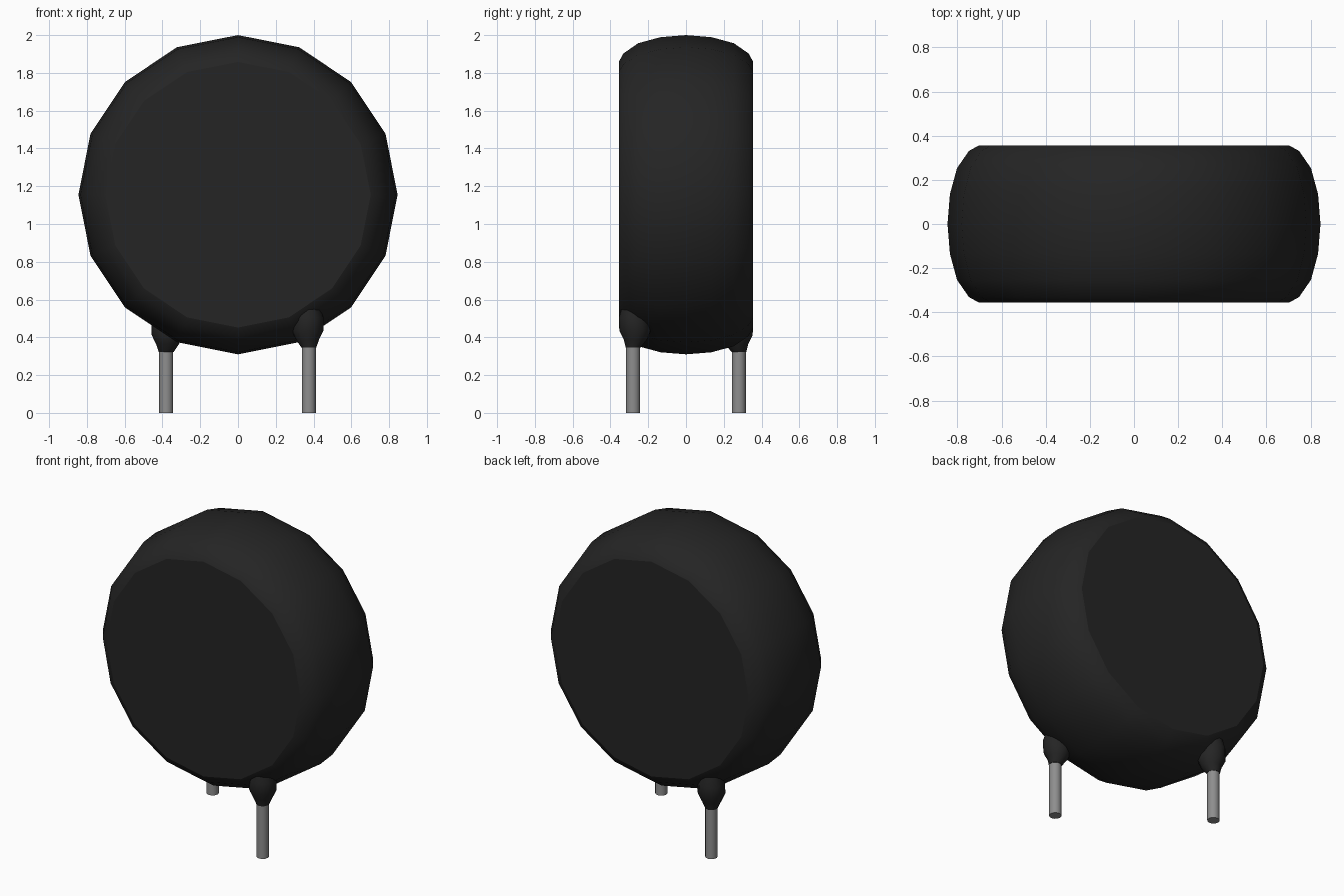
import bpy, bmesh, math

cube = bpy.data.objects.get("Cube")
if cube:
    bpy.data.objects.remove(cube, do_unlink=True)


def material(name, color, rough):
    m = bpy.data.materials.new(name)
    m.use_nodes = True
    m.diffuse_color = (*color, 1)
    bsdf = m.node_tree.nodes["Principled BSDF"]
    bsdf.inputs["Base Color"].default_value = (*color, 1)
    bsdf.inputs["Roughness"].default_value = rough
    return m


black = material("black coating", (0.018, 0.018, 0.018), 0.6)
metal = material("grey metal", (0.27, 0.27, 0.27), 0.5)


def lathe(name, rings, sides, mat, angle, axis="Z"):
    """Capped stack of rings; each ring is (radius, height, centre x, centre y)."""
    bm = bmesh.new()
    loops = []
    for r, h, cx, cy in rings:
        loop = []
        for i in range(sides):
            a = 2 * math.pi * i / sides
            u, v = r * math.cos(a), r * math.sin(a)
            # axis Y: the ring lies in the xz plane and cy is its centre height
            co = (cx + u, cy + v, h) if axis == "Z" else (cx + u, h, cy + v)
            loop.append(bm.verts.new(co))
        loops.append(loop)
    for a, b in zip(loops, loops[1:]):
        for i in range(sides):
            j = (i + 1) % sides
            bm.faces.new((a[i], a[j], b[j], b[i]))
    bm.faces.new(loops[0])
    bm.faces.new(loops[-1])
    bmesh.ops.recalc_face_normals(bm, faces=bm.faces)
    mesh = bpy.data.meshes.new(name)
    bm.to_mesh(mesh)
    bm.free()
    mesh.materials.append(mat)
    ob = bpy.data.objects.new(name, mesh)
    bpy.context.collection.objects.link(ob)
    bpy.ops.object.select_all(action="DESELECT")
    ob.select_set(True)
    bpy.context.view_layer.objects.active = ob
    bpy.ops.object.shade_smooth_by_angle(angle=math.radians(angle))
    return ob


# Disc body: rounded rim with flat front and back faces
half = [(0.703, 0.356), (0.748, 0.331), (0.802, 0.253), (0.834, 0.135)]
profile = [(r, -y) for r, y in half] + [(0.845, 0)] + [(r, y) for r, y in half[::-1]]
lathe("disc_body", [(r, y, 0, 1.155) for r, y in profile], 16, black, 28.2, "Y")

# Two diagonal leads, each with a flared coating collar
for side, s, x, base in (("front", 1, 0.375, 0.345), ("back", -1, -0.38, 0.322)):
    y = -0.28 * s
    lathe(side + "_lead", [(0.037, 0, x, y), (0.037, 0.5, x, y)], 12, metal, 40)
    flare = [(0.039, 0, 0), (0.062, 0.045, 0.012), (0.083, 0.09, 0.01),
             (0.08, 0.16, 0.005), (0.05, 0.245, 0.0)]
    lathe(side + "_collar",
          [(r, base + h, x - s * d * 0.6, y + s * d) for r, h, d in flare],
          12, black, 50)
